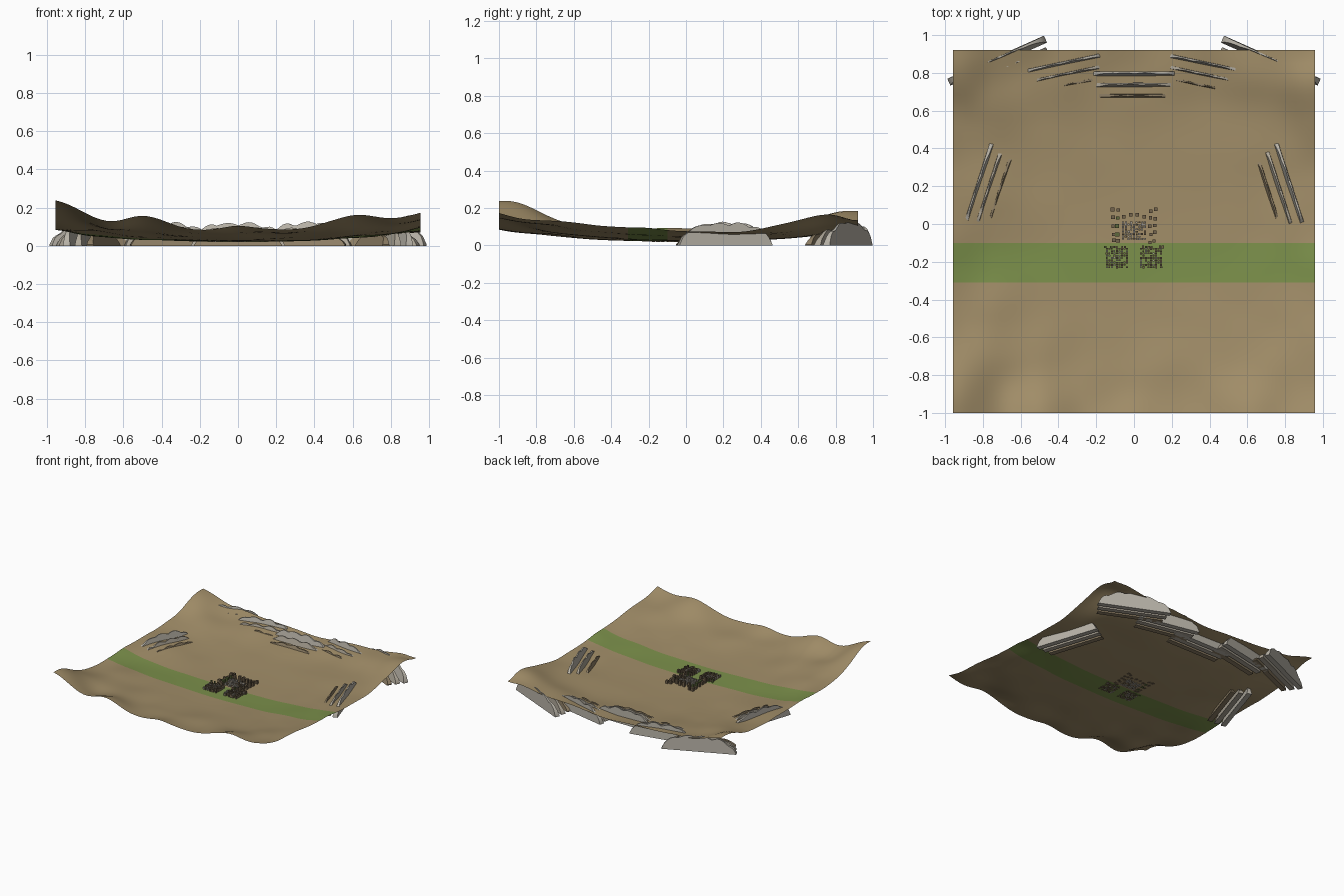
import bpy, bmesh, math, random
from mathutils import Matrix, Vector, noise

random.seed(4)
cube = bpy.data.objects.get("Cube")
if cube:
    bpy.data.objects.remove(cube)


def material(name, rgb):
    m = bpy.data.materials.new(name)
    m.use_nodes = True
    m.diffuse_color = (*rgb, 1)
    m.node_tree.nodes["Principled BSDF"].inputs["Base Color"].default_value = (*rgb, 1)
    return m


SAND = material("sand", (0.36, 0.27, 0.14))
GRASS = material("grass", (0.2, 0.28, 0.07))
ROCKS = [material("brown_rock", (0.27, 0.21, 0.13)),
         material("warm_grey_rock", (0.42, 0.38, 0.31)),
         material("pale_rock", (0.48, 0.45, 0.39))]
BRICK = material("dark_brick", (0.17, 0.125, 0.075))
STONE = material("grey_stone", (0.36, 0.33, 0.28))
MOSS = material("moss", (0.11, 0.14, 0.045))


def finish(bm, name, mats, angle=None):
    mesh = bpy.data.meshes.new(name)
    bm.to_mesh(mesh)
    bm.free()
    obj = bpy.data.objects.new(name, mesh)
    bpy.context.collection.objects.link(obj)
    for m in mats:
        mesh.materials.append(m)
    if angle:
        bpy.ops.object.select_all(action="DESELECT")
        obj.select_set(True)
        bpy.context.view_layer.objects.active = obj
        bpy.ops.object.shade_smooth_by_angle(angle=math.radians(angle))
    return obj


# Hills and dips along the rim: x, y, height, radius
BUMPS = [(-0.96, -0.96, 0.07, 0.2), (-0.5, -1, 0.04, 0.14), (-0.68, -0.85, -0.02, 0.12),
         (0, -1, 0.015, 0.1), (0.62, -1, 0.035, 0.15), (0.95, -0.65, 0.02, 0.15),
         (0.95, -0.2, 0.015, 0.12), (0.95, 0.3, -0.015, 0.18), (0.92, 0.72, 0.04, 0.16),
         (-0.92, 0.8, 0.035, 0.16), (-0.95, 0.1, 0.01, 0.2), (0.95, 0.92, -0.03, 0.1)]


def ground(x, y):
    r = math.hypot(x, y)
    z = 0.022 + 0.066 * r ** 2.5
    z += 0.022 * min(r, 1) ** 2 * noise.noise(Vector((x * 4, y * 4, 0.7)))
    for bx, by, h, w in BUMPS:
        z += h * math.exp(-((x - bx) ** 2 + (y - by) ** 2) / w ** 2)
    return z


def steps(a, b, n):
    return [a + (b - a) * i / n for i in range(n)]


# Valley floor: one open sheet with a grass band across it
GRASS_FROM, GRASS_TO = -0.31, -0.1
xs = steps(-0.957, 0.957, 56) + [0.957]
ys = steps(-1, GRASS_FROM, 20) + steps(GRASS_FROM, GRASS_TO, 6) + steps(GRASS_TO, 0.92, 30) + [0.92]
bm = bmesh.new()
rows = [[bm.verts.new((x, y, ground(x, y))) for x in xs] for y in ys]
for low, high in zip(rows, rows[1:]):
    for i in range(len(xs) - 1):
        f = bm.faces.new((low[i], low[i + 1], high[i + 1], high[i]))
        f.material_index = int(GRASS_FROM < f.calc_center_median().y < GRASS_TO)
finish(bm, "valley_floor", [SAND, GRASS], 180)


# Cliff slab: a leaning wedge section swept along a scalloped crest
def cliff_slab(name, centre, yaw, tier, length, seed):
    bm = bmesh.new()
    height = 0.075 + 0.024 * tier
    count = 28
    rings = []
    for i in range(count + 1):
        u = 2 * i / count - 1
        crest = (1 - abs(u) ** 3) ** 0.6
        lumps = 0.86 + 0.14 * abs(math.sin(u * 7 + seed)) + 0.12 * noise.noise(Vector((u * 3, seed, 0)))
        z = max(0.006, height * crest * lumps)
        lean = z / height
        section = [(-0.02, 0), (-0.02 + 0.03 * lean, z), (0.02 - 0.004 * lean, z), (0.02, 0)]
        rings.append([bm.verts.new((u * length / 2, y, h)) for y, h in section])
    for a, b in zip(rings, rings[1:]):
        for j in range(4):
            k = (j + 1) % 4
            bm.faces.new((a[j], b[j], b[k], a[k]))
    bm.faces.new(rings[0])
    bm.faces.new(rings[-1])
    bmesh.ops.recalc_face_normals(bm, faces=bm.faces)
    spin = Matrix.Rotation(yaw, 4, "Z")
    place = Matrix.Translation((*centre, 0)) @ spin @ Matrix.Translation((0, 0.06 * (tier - 1), 0))
    bm.transform(place)
    finish(bm, name, [ROCKS[tier]], 35)


# Cliff groups around the back and sides: name, distance out, y, yaw, length
GROUPS = [("back_cliff", 0, 0.73, 0, 0.52), ("inner_cliff", 0.36, 0.785, 12, 0.5),
          ("corner_cliff", 0.7, 0.81, 24, 0.56), ("side_cliff", 0.76, 0.19, 72, 0.52)]
for g, (name, x, y, yaw, length) in enumerate(GROUPS):
    for side, label in ((1, "left"), (-1, "right")):
        if x == 0 and side < 0:
            continue
        for tier in range(3):
            cliff_slab(f"{name}_{label}_{tier}", (side * x, y), math.radians(-side * yaw),
                       tier, length - 0.03 * (2 - tier), g * 2.3 + tier + side)


# Ruins: small blocks set on the ground
def block(bm, x, y, w, d, h, mat=0):
    z = ground(x, y) + h / 2 - 0.003
    m = Matrix.Translation((x, y, z)) @ Matrix.Diagonal((w, d, h, 1))
    made = bmesh.ops.create_cube(bm, size=1, matrix=m)
    for f in {f for v in made["verts"] for f in v.link_faces}:
        f.material_index = mat


def block_field(name, cx, cy, w, d, nx, ny, mats, tall):
    bm = bmesh.new()
    for i in range(nx):
        for j in range(ny):
            if random.random() < 0.14:
                continue
            x = cx + w * ((i + 0.5) / nx - 0.5)
            y = cy + d * ((j + 0.5) / ny - 0.5)
            block(bm, x, y, w / nx * random.uniform(0.6, 0.95), d / ny * random.uniform(0.6, 0.95),
                  tall * random.uniform(0.5, 1), int(random.random() < 0.25))
    finish(bm, name, mats)


for side, label in ((1, "left"), (-1, "right")):
    block_field(f"ruined_house_{label}", side * 0.09, -0.18, 0.12, 0.11, 9, 9, [BRICK, STONE], 0.03)
    block_field(f"house_rear_wall_{label}", side * 0.1, -0.122, 0.12, 0.016, 8, 1, [BRICK, MOSS], 0.035)
block_field("ruined_hall", 0, -0.035, 0.13, 0.1, 9, 8, [STONE, BRICK], 0.03)

# Loose pillars around the hall
bm = bmesh.new()
for side in (1, -1):
    for i in range(5):
        y = -0.09 + 0.04 * i
        for x in (0.085, 0.11):
            s = random.uniform(0.014, 0.022)
            block(bm, side * x + random.uniform(-0.006, 0.006), y + random.uniform(-0.008, 0.008),
                  s, s, random.uniform(0.015, 0.045), int(random.random() < 0.2))
for x in (-0.055, -0.018, 0.018, 0.055):
    block(bm, x, 0.055 - abs(x) * 0.3, 0.018, 0.018, 0.04)
finish(bm, "ruined_pillars", [BRICK, MOSS])
